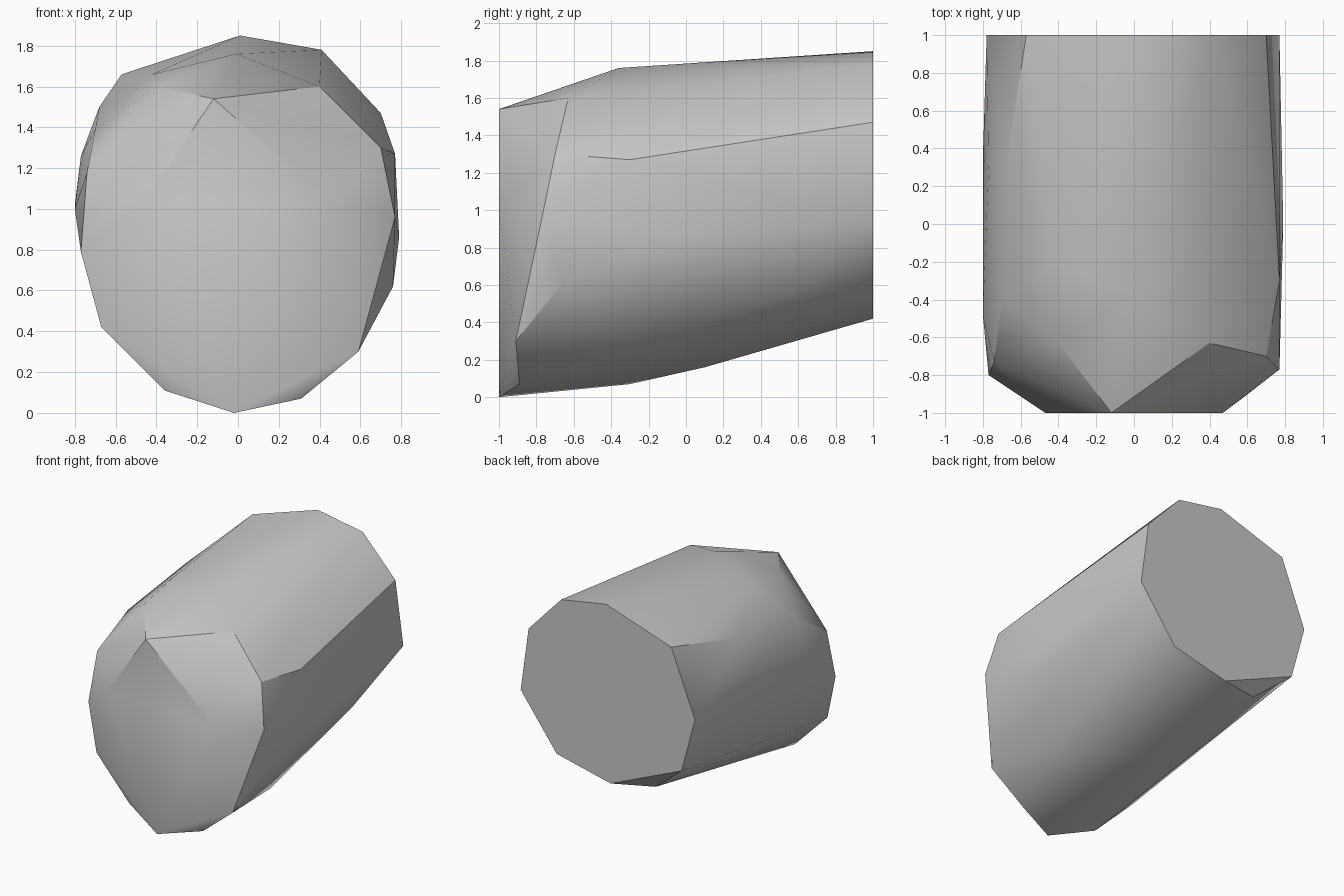
import bpy
import bmesh
import math

# Remove only the default object
default_object = bpy.data.objects.get("Cube")
if default_object:
    bpy.data.objects.remove(default_object, do_unlink=True)


def make_material(name, colour):
    material = bpy.data.materials.new(name)
    material.use_nodes = True
    material.diffuse_color = colour
    shader = next(n for n in material.node_tree.nodes if n.type == "BSDF_PRINCIPLED")
    shader.inputs["Base Color"].default_value = colour
    return material


def make_hull(name, points, material):
    """Wrap the corner points in one tight faceted skin."""
    mesh = bpy.data.meshes.new(name)
    bm = bmesh.new()
    for point in points:
        bm.verts.new(point)
    result = bmesh.ops.convex_hull(bm, input=bm.verts[:], use_existing_faces=False)
    unused = {e for key in ("geom_interior", "geom_unused") for e in result[key]
              if isinstance(e, bmesh.types.BMVert)}
    bmesh.ops.delete(bm, geom=list(unused), context="VERTS")
    # Merge the triangles of each flat end into one face
    bmesh.ops.dissolve_limit(bm, angle_limit=math.radians(0.5),
                             verts=bm.verts[:], edges=bm.edges[:])
    bmesh.ops.recalc_face_normals(bm, faces=bm.faces[:])
    bm.to_mesh(mesh)
    bm.free()
    obj = bpy.data.objects.new(name, mesh)
    bpy.context.scene.collection.objects.link(obj)
    obj.data.materials.append(material)
    return obj


def flat_end(outline, y):
    return [(x, y, z) for x, z in outline]


# Flat rear end, an irregular nine-sided outline in x and z
rear_end = flat_end([(0.01, 1.85), (0.41, 1.78), (0.7, 1.47), (0.77, 0.96), (0.45, 0.53),
                     (-0.03, 0.42), (-0.66, 0.69), (-0.78, 1.13), (-0.57, 1.66)], 1)

# Flat kite-shaped nose
nose = flat_end([(-0.12, 1.54), (0.47, 1.02), (-0.02, 0), (-0.47, 1.02)], -1)

# Shoulder ring behind the nose
shoulder = [(0.31, -0.89, 0.07), (0.59, -0.91, 0.3), (0.77, -0.77, 0.96),
            (0.7, -0.7, 1.3), (0.4, -0.63, 1.6), (-0.4, -0.63, 1.6),
            (-0.74, -0.73, 1.18), (-0.77, -0.8, 0.79), (-0.67, -0.84, 0.42),
            (-0.36, -0.87, 0.11)]

# Swelling middle of the body: crown, flanks and belly
crown = [(-0.01, -0.36, 1.76), (-0.42, -0.22, 1.66), (-0.7, -0.4, 1.39), (-0.68, 0.3, 1.5)]
flanks = [(-0.77, 0.3, 1.26), (-0.8, -0.48, 1), (-0.8, 0.35, 1.02),
          (0.77, -0.3, 1.27), (0.79, 0, 0.86), (0.76, -0.65, 0.62)]
belly = [(0.6, 0.6, 0.58), (0.5, -0.3, 0.24), (0, -0.3, 0.07), (0, 0.1, 0.16),
         (-0.37, 0.91, 0.45)]

grey = make_material("plain grey", (0.58, 0.58, 0.58, 1))
body = make_hull("faceted_body", rear_end + nose + shoulder + crown + flanks + belly, grey)

# Smooth the gentle facets, keep the ends crisp
bpy.ops.object.select_all(action="DESELECT")
body.select_set(True)
bpy.context.view_layer.objects.active = body
bpy.ops.object.shade_smooth_by_angle(angle=math.radians(30))
